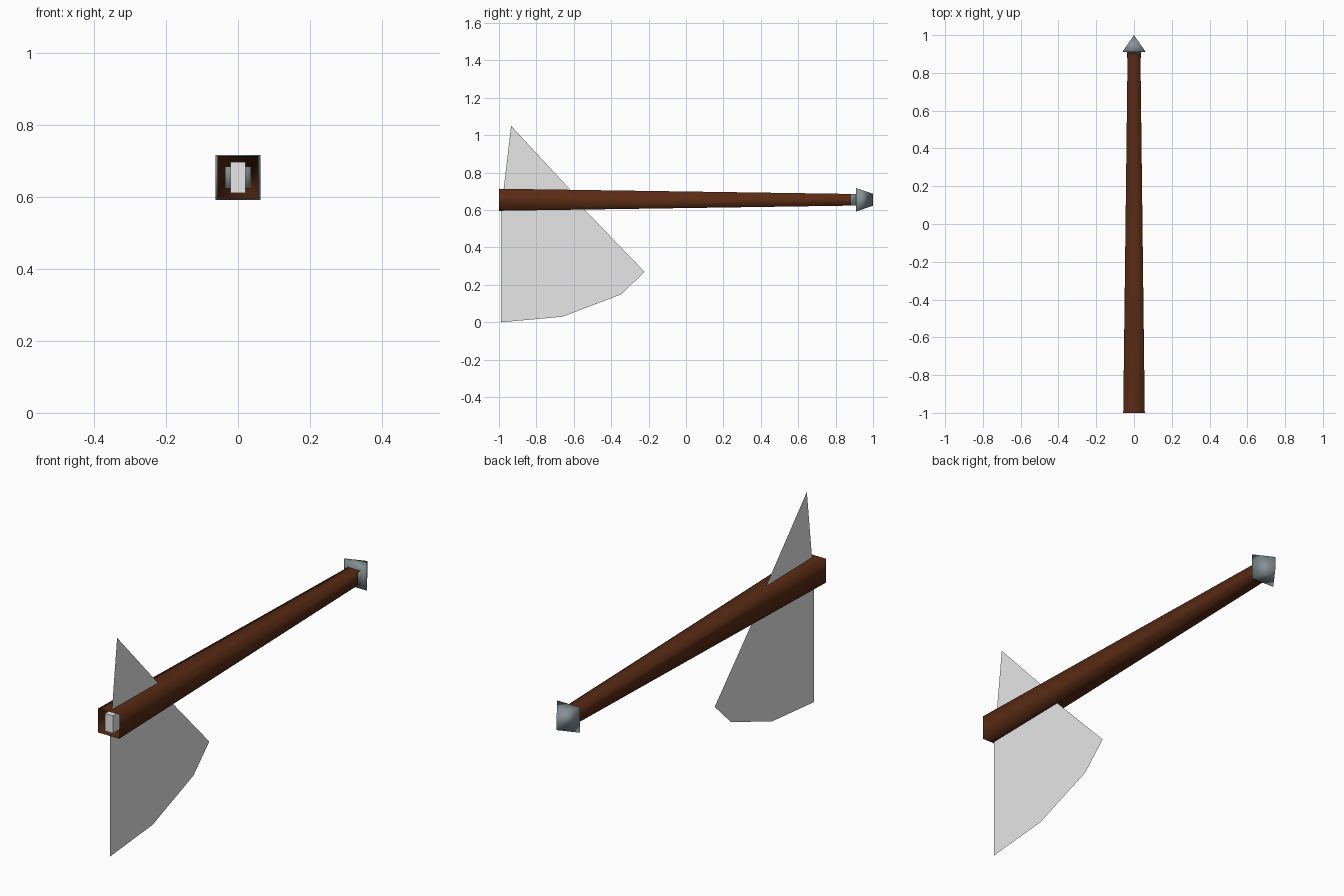
import bpy, bmesh

if "Cube" in bpy.data.objects:
    bpy.data.objects.remove(bpy.data.objects["Cube"])

AXIS_Z = 0.655  # height of the shaft axis


def material(name, rgb):
    m = bpy.data.materials.new(name)
    m.diffuse_color = (*rgb, 1)
    m.use_nodes = True
    m.node_tree.nodes["Principled BSDF"].inputs["Base Color"].default_value = m.diffuse_color
    return m


wood = material("dark wood", (0.10, 0.024, 0.007))
steel = material("blue grey steel", (0.24, 0.29, 0.31))
blade_mat = material("pale blade metal", (0.8, 0.8, 0.8))


def finish(bm, name, mat, smooth):
    mesh = bpy.data.meshes.new(name)
    bm.to_mesh(mesh)
    bm.free()
    ob = bpy.data.objects.new(name, mesh)
    bpy.context.collection.objects.link(ob)
    mesh.materials.append(mat)
    for p in mesh.polygons:
        p.use_smooth = smooth
    return ob


def loft(name, sections, mat, caps=(True, True), smooth=True):
    """Rectangular tube along y; each section is (y, half width, half height)."""
    bm = bmesh.new()
    rings = [[bm.verts.new((sx * w, y, AXIS_Z + sz * h))
              for sx, sz in ((-1, -1), (1, -1), (1, 1), (-1, 1))]
             for y, w, h in sections]
    for a, b in zip(rings, rings[1:]):
        for i in range(4):
            j = (i + 1) % 4
            bm.faces.new((a[i], a[j], b[j], b[i]))
    if caps[0]:
        bm.faces.new(rings[0][::-1])
    if caps[1]:
        bm.faces.new(rings[-1])
    bmesh.ops.remove_doubles(bm, verts=bm.verts, dist=1e-5)
    bmesh.ops.recalc_face_normals(bm, faces=bm.faces)
    return finish(bm, name, mat, smooth)


# Tapered square shaft, open at the butt
loft("shaft", [(-1, 0.057, 0.059), (0.9, 0.034, 0.031)], wood, (False, False))

# Wedge pommel: collar, flared shoulder, then a vertical ridge
loft("pommel", [(0.88, 0.036, 0.031), (0.91, 0.036, 0.031),
                (0.91, 0.0625, 0.0625), (1.0, 0, 0.032)], steel, (True, False))

# Tang block visible inside the open butt
loft("tang", [(-0.998, 0.021, 0.043), (-0.93, 0.021, 0.043)], blade_mat, smooth=False)

# Paper-thin blade sheet through the shaft
outline = [(-0.99, 0.003), (-0.66, 0.03), (-0.345, 0.15), (-0.222, 0.27),
           (-0.54, 0.6), (-0.62, 0.71), (-0.935, 1.05), (-0.975, 0.71), (-0.99, 0.6)]
bm = bmesh.new()
outline[0] = (-0.99, 0.0)
bm.faces.new([bm.verts.new((0, y, z)) for y, z in outline])
finish(bm, "blade", blade_mat, False)
